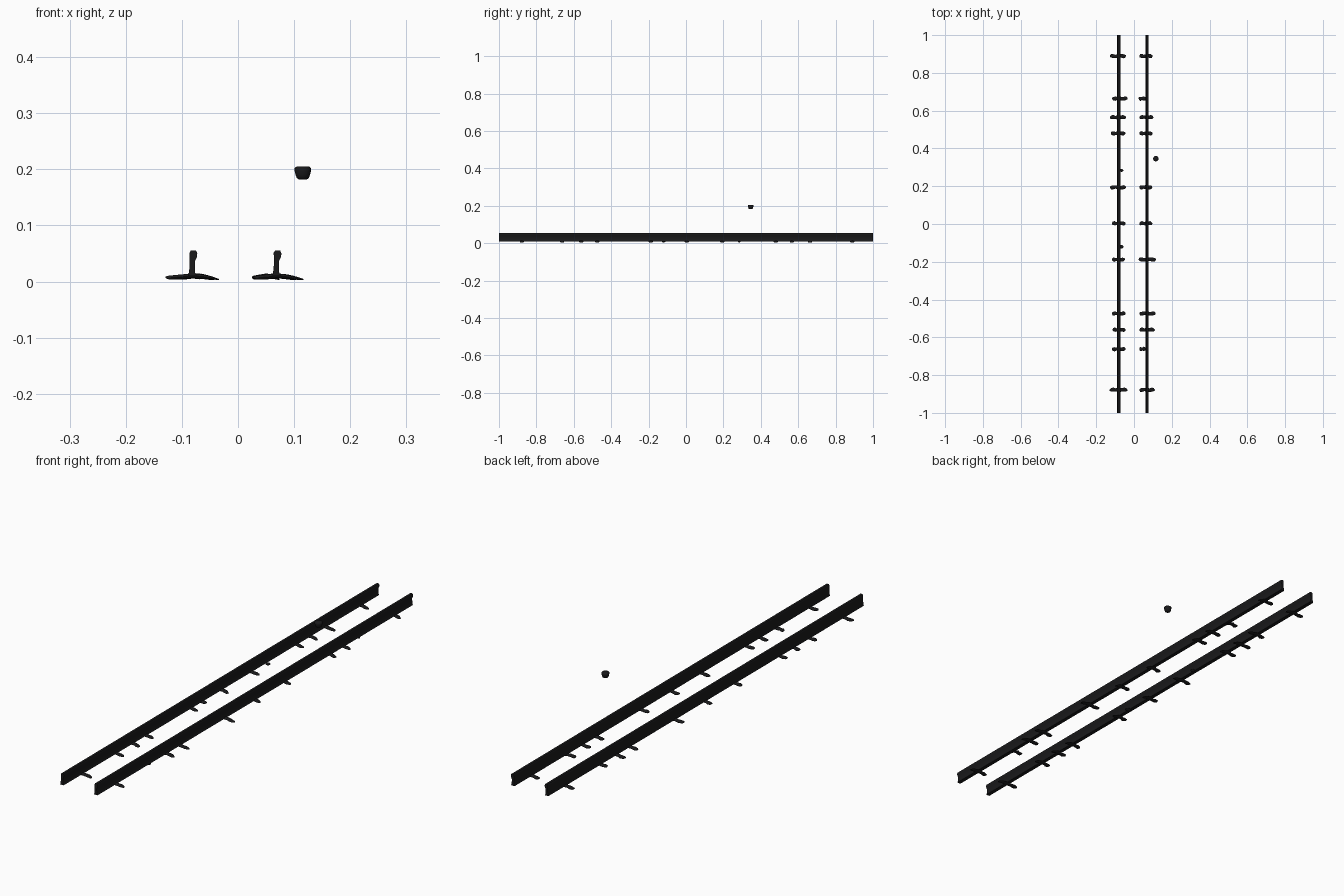
import bpy, bmesh, math

if "Cube" in bpy.data.objects:
    bpy.data.objects.remove(bpy.data.objects["Cube"])

black = bpy.data.materials.new("charcoal_black")
black.diffuse_color = (0.010, 0.010, 0.011, 1)
black.use_nodes = True
black.node_tree.nodes["Principled BSDF"].inputs["Base Color"].default_value = black.diffuse_color


def finish(name, bm, angle=35):
    bmesh.ops.recalc_face_normals(bm, faces=bm.faces[:])
    me = bpy.data.meshes.new(name)
    bm.to_mesh(me)
    bm.free()
    me.materials.append(black)
    ob = bpy.data.objects.new(name, me)
    bpy.context.collection.objects.link(ob)
    bpy.ops.object.select_all(action='DESELECT')
    ob.select_set(True)
    bpy.context.view_layer.objects.active = ob
    bpy.ops.object.shade_smooth_by_angle(angle=math.radians(angle))
    return ob


def loft(name, rings, angle=35):
    """Skin a list of equal-length point rings and cap both ends."""
    bm = bmesh.new()
    vs = [[bm.verts.new(p) for p in r] for r in rings]
    n = len(vs[0])
    for a, b in zip(vs, vs[1:]):
        for i in range(n):
            j = (i + 1) % n
            bm.faces.new((a[i], a[j], b[j], b[i]))
    bm.faces.new(vs[0])
    bm.faces.new(vs[-1])
    return finish(name, bm, angle)


# Rails: leaning web with a rounded head
PROFILE = [(-.0080, .010), (.0075, .010), (.0045, .016), (.0040, .036),
           (.0075, .043), (.0085, .050), (.0060, .0555), (-.0030, .0555),
           (-.0055, .051), (-.0050, .043), (-.0050, .030), (-.0065, .016)]


def rail(name, x):
    loft(name, [[(x + px, y, z) for px, z in PROFILE] for y in (-1, 1)])


rail("left_rail", -0.081)
rail("right_rail", 0.069)


# Sleeper stubs: flat, lumpy bars, thick at the outer left and thin at the right
# (fraction along x, half width in y, bottom z, top z)
SECTIONS = [(0, .003, .006, .009), (.06, .009, .0035, .0105), (.2, .011, .003, .012),
            (.33, .008, .004, .013), (.5, .011, .006, .0145), (.68, .009, .005, .013),
            (.82, .011, .004, .010), (.94, .008, .003, .0065), (1, .002, .003, .0045)]


def sleeper(name, x0, x1, y, k):
    rings = []
    for i, (f, w, z0, z1) in enumerate(SECTIONS):
        dy = 0.0015 * math.sin(i * 1.7 + k * 2.3)   # slight unevenness
        x = x0 + f * (x1 - x0)
        rings.append([(x, y + dy + w * math.cos(a), (z0 + z1) / 2 + (z1 - z0) / 2 * math.sin(a))
                      for a in (math.tau * s / 10 for s in range(10))])
    loft(name, rings, 60)


# y, left start, left end, right start, right end
ROWS = [(.889, -.127, -.042, .028, .099), (.664, -.116, -.034, .025, .074),
        (.565, -.127, -.042, .028, .103), (.480, -.123, -.045, .028, .099),
        (.194, -.127, -.042, .028, .097), (.003, -.117, -.044, .028, .097),
        (-.188, -.117, -.048, .025, .117), (-.474, -.117, -.044, .028, .115),
        (-.560, -.114, -.044, .028, .110), (-.662, -.117, -.044, .028, .074),
        (-.878, -.129, -.034, .028, .110)]
for k, (y, a, b, c, d) in enumerate(ROWS):
    sleeper(f"left_sleeper_{k + 1}", a, b, y, k)
    sleeper(f"right_sleeper_{k + 1}", c, d, y, k + 5)


# Small stones beside the left rail
def pebble(name, x, y, z, r):
    bm = bmesh.new()
    bmesh.ops.create_icosphere(bm, subdivisions=2, radius=1)
    for v in bm.verts:
        v.co = (x + v.co.x * r[0], y + v.co.y * r[1], z + v.co.z * r[2])
    finish(name, bm, 60)


pebble("stone_north", -.066, .284, .009, (.010, .008, .005))
pebble("stone_south", -.069, -.120, .009, (.014, .010, .005))

# Floating knob: flat-topped lump tapering downwards
KNOB = [(.182, .007), (.184, .0105), (.190, .0130), (.197, .0145), (.202, .0145), (.205, .0110)]
loft("floating_knob", [[(.1155 + r * math.cos(a), .346 + r * math.sin(a), z)
                        for a in (math.tau * s / 16 for s in range(16))] for z, r in KNOB], 60)
